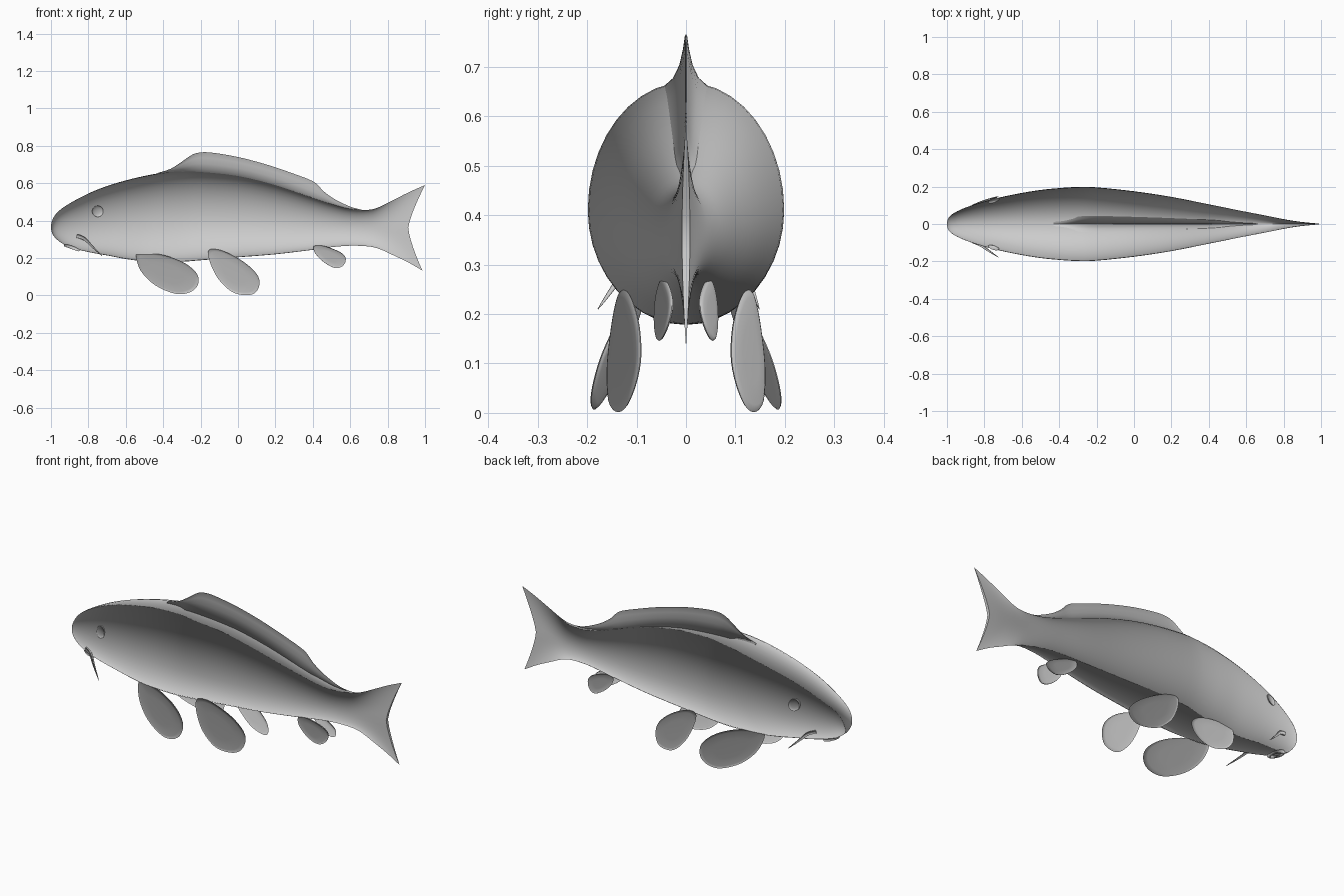
import bpy, bmesh, math
from mathutils import Vector

if "Cube" in bpy.data.objects:
    bpy.data.objects.remove(bpy.data.objects["Cube"])

grey = bpy.data.materials.new("fish_grey")
grey.diffuse_color = (0.6, 0.6, 0.6, 1)
grey.use_nodes = True
grey.node_tree.nodes["Principled BSDF"].inputs["Base Color"].default_value = grey.diffuse_color


def catmull(pts, n, closed=False):
    """Resample a list of tuples with n smooth steps per span."""
    out, m = [], len(pts)
    get = (lambda i: pts[i % m]) if closed else (lambda i: pts[max(0, min(m - 1, i))])
    for i in range(m if closed else m - 1):
        p = [get(i + k) for k in (-1, 0, 1, 2)]
        for s in range(n):
            t = s / n
            out.append([0.5 * (2 * b + (c - a) * t + (2 * a - 5 * b + 4 * c - d) * t * t
                               + (3 * b - a - 3 * c + d) * t ** 3) for a, b, c, d in zip(*p)])
    if not closed:
        out.append(list(pts[-1]))
    return out


def finish(name, bm, angle=50):
    bmesh.ops.recalc_face_normals(bm, faces=bm.faces)
    me = bpy.data.meshes.new(name)
    bm.to_mesh(me)
    bm.free()
    me.materials.append(grey)
    ob = bpy.data.objects.new(name, me)
    bpy.context.collection.objects.link(ob)
    bpy.ops.object.select_all(action='DESELECT')
    ob.select_set(True)
    bpy.context.view_layer.objects.active = ob
    bpy.ops.object.shade_smooth_by_angle(angle=math.radians(angle))
    # Shading normals are mirrored across the fish's centre plane
    normals = [c.vector.copy() for c in me.corner_normals]
    me.normals_split_custom_set([(n.x, -n.y, n.z) for n in normals])
    return ob


def loft(bm, rings):
    """Skin closed rings and close both ends across their left and right halves."""
    rows = [[bm.verts.new(p) for p in r] for r in rings]
    n = len(rows[0])
    for a, b in zip(rows, rows[1:]):
        for j in range(n):
            k = (j + 1) % n
            bm.faces.new((a[j], a[k], b[k], b[j]))
    for r in (rows[0], rows[-1]):
        for j in range(n // 2):
            f = [r[j], r[j + 1], r[(n - j - 1) % n], r[(n - j) % n]]
            bm.faces.new(list(dict.fromkeys(f)))


# Body and tail stations: x, top, bottom, half width, widest z, notch depth, edge thinning
stations = [
    (-1.0, .375, .355, .008, .365, 0, 0), (-.99, .41, .325, .035, .366, 0, 0),
    (-.96, .45, .292, .06, .37, 0, 0), (-.9, .492, .258, .088, .375, 0, 0),
    (-.8, .545, .232, .121, .385, 0, 0), (-.7, .585, .214, .146, .39, 0, 0),
    (-.6, .615, .195, .166, .4, 0, 0), (-.5, .639, .182, .182, .405, 0, 0),
    (-.4, .657, .178, .192, .41, 0, 0), (-.3, .667, .18, .198, .41, 0, 0),
    (-.2, .667, .188, .196, .41, 0, 0), (0, .645, .204, .175, .405, 0, 0),
    (.2, .595, .22, .145, .395, 0, 0), (.4, .525, .244, .105, .38, 0, 0),
    (.5, .49, .258, .085, .372, 0, 0), (.6, .463, .266, .065, .366, 0, .1),
    (.7, .458, .262, .047, .362, .005, .3), (.76, .475, .247, .037, .361, .015, .6),
    (.83, .51, .215, .027, .361, .035, 1), (.92, .555, .173, .016, .361, .065, 1),
    (1.0, .59, .133, .008, .362, .09, 1)]
body = catmull(stations, 3)
SEG = 40


def section(x, top, bot, hw, cz, notch, thin):
    ring = []
    for j in range(SEG):
        a = 2 * math.pi * j / SEG
        c, s = math.cos(a), math.sin(a)
        h = top - cz if c > 0 else cz - bot
        low = .014 * max(0, (x - .9) / .1) * max(0, -c)
        ring.append((x - notch * (1 - abs(c) ** 1.3) - low,
                     hw * s * abs(s) ** max(0, thin), cz + h * c))
    return ring


bm = bmesh.new()
loft(bm, [section(*s) for s in body])
finish("body_and_tail", bm)


def body_at(x):
    for a, b in zip(body, body[1:]):
        if a[0] <= x <= b[0]:
            t = (x - a[0]) / (b[0] - a[0])
            return [p + (q - p) * t for p, q in zip(a, b)]


# Dorsal fin: thin ridge that flares into the back
ridge = catmull([(-.43, .655), (-.36, .677), (-.3, .715), (-.24, .755), (-.18, .766),
                 (-.1, .758), (0, .74), (.1, .715), (.2, .685), (.3, .65), (.38, .62),
                 (.42, .597), (.46, .555), (.52, .513), (.6, .475), (.66, .458)], 3)
rings = []
for x, z in ridge:
    _, top, _, hw, cz, _, _ = body_at(x)
    rise = max(z - top, .001)
    flare = min(1, rise / .05)
    half = []
    for y, lift, sink in ((.0025, .95, 0), (.006, .7, 0), (.013, .38, 0),
                          (.025, .13, .001), (.042, .02, .003), (.056, 0, .008)):
        y *= (hw / .19) * (.4 + .6 * flare)
        on = cz + (top - cz) * math.sqrt(max(0, 1 - (y / hw) ** 2))
        half.append((y, on + (top + rise - on) * lift - sink))
    half.append((half[-1][0] * .9, half[-1][1] - .03))
    ring = [(x, 0, z)] + [(x, y, w) for y, w in half] + [(x, 0, half[-1][1])]
    ring += [(x, -y, w) for y, w in reversed(half)]
    rings.append(ring)
bm = bmesh.new()
loft(bm, rings)
finish("dorsal_fin", bm)


# Paired paddle fins: side outline laid on a tilted plane, with a lens section
def paddle(name, outline, plane, side):
    x0, z0, y0, a, b = plane
    pts = [Vector(p) for p in catmull(outline, 4, True)]
    mid = sum(pts, Vector((0, 0))) / len(pts)

    def ring(scale, off):
        out = []
        for p in pts:
            q = mid + (p - mid) * scale
            out.append(bm.verts.new((q.x, side * (y0 + a * (q.x - x0) + b * (q.y - z0) + off), q.y)))
        return out
    bm = bmesh.new()
    rows = [ring(.5, .006), ring(.88, .005), ring(.97, .003), ring(1, 0),
            ring(.97, -.003), ring(.88, -.005), ring(.5, -.006)]
    for r, s in zip(rows, rows[1:]):
        for j in range(len(r)):
            k = (j + 1) % len(r)
            bm.faces.new((r[j], r[k], s[k], s[j]))
    bm.faces.new(rows[0])
    bm.faces.new(rows[-1])
    finish(name, bm, 60)


pectoral = [(-.545, .215), (-.51, .232), (-.39, .214), (-.28, .17), (-.216, .11),
            (-.218, .05), (-.265, .014), (-.34, .01), (-.445, .056), (-.52, .132)]
pelvic = [(-.16, .232), (-.135, .249), (-.07, .234), (.03, .18), (.1, .115),
          (.115, .06), (.09, .013), (.035, .002), (-.035, .021), (-.105, .088), (-.147, .17)]
anal = [(.403, .258), (.42, .271), (.47, .262), (.54, .235), (.574, .205),
        (.57, .17), (.54, .147), (.5, .153), (.45, .185), (.413, .225)]


# Eye: shallow dome on the cheek
def eye(name, side):
    bm = bmesh.new()
    bmesh.ops.create_uvsphere(bm, u_segments=20, v_segments=12, radius=.03)
    for v in bm.verts:
        x, y, z = v.co
        v.co = (x - .75, y * .4 + side * (.125 + .25 * x - .25 * z), z + .45)
    finish(name, bm)


# Round tube for barbels and lips
def tube(name, path, radii, closed=False):
    bm = bmesh.new()
    rows, m = [], len(path)
    for i, p in enumerate(path):
        if closed:
            d = path[(i + 1) % m] - path[i - 1]
        else:
            d = path[min(i + 1, m - 1)] - path[max(i - 1, 0)]
        u = d.cross(Vector((0, 0, 1))).normalized()
        w = d.cross(u).normalized()
        r = radii[i]
        rows.append([bm.verts.new(p + r * (u * math.cos(k * math.pi / 4) + w * math.sin(k * math.pi / 4)))
                     for k in range(8)])
    for i in range(m if closed else m - 1):
        r, s = rows[i], rows[(i + 1) % m]
        for j in range(8):
            bm.faces.new((r[j], r[(j + 1) % 8], s[(j + 1) % 8], s[j]))
    if not closed:
        bm.faces.new(rows[0])
        bm.faces.new(rows[-1])
    finish(name, bm, 60)


for side, label, tip in ((-1, "near", .178), (1, "far", .148)):
    paddle("pectoral_fin_" + label, pectoral, (-.25, .015, .193, .16, -.28), side)
    paddle("pelvic_fin_" + label, pelvic, (0, .12, .12, -.29, -.25), side)
    paddle("anal_fin_" + label, anal, (.49, .21, .047, -.22, -.25), side)
    eye("eye_" + label, side)
    # The far barbel lies closer to the cheek
    path = [Vector((x, side * y, z)) for x, y, z in catmull(
        [(-.86, .094, .318), (-.82, .112, .302),
         (-.78, .07 + tip * .4, .262), (-.725, tip, .21)], 4)]
    tube("barbel_" + label, path, [.009 * (1 - (i / 12) ** 2) + .0008 for i in range(13)])

# Mouth: small rounded lips on the sloping underside
lips = [Vector((-.888 + .034 * math.cos(t), .032 * math.sin(t), .258 - .012 * math.cos(t)))
        for t in (2 * math.pi * i / 24 for i in range(24))]
tube("lips", lips, [.01] * 24, True)
